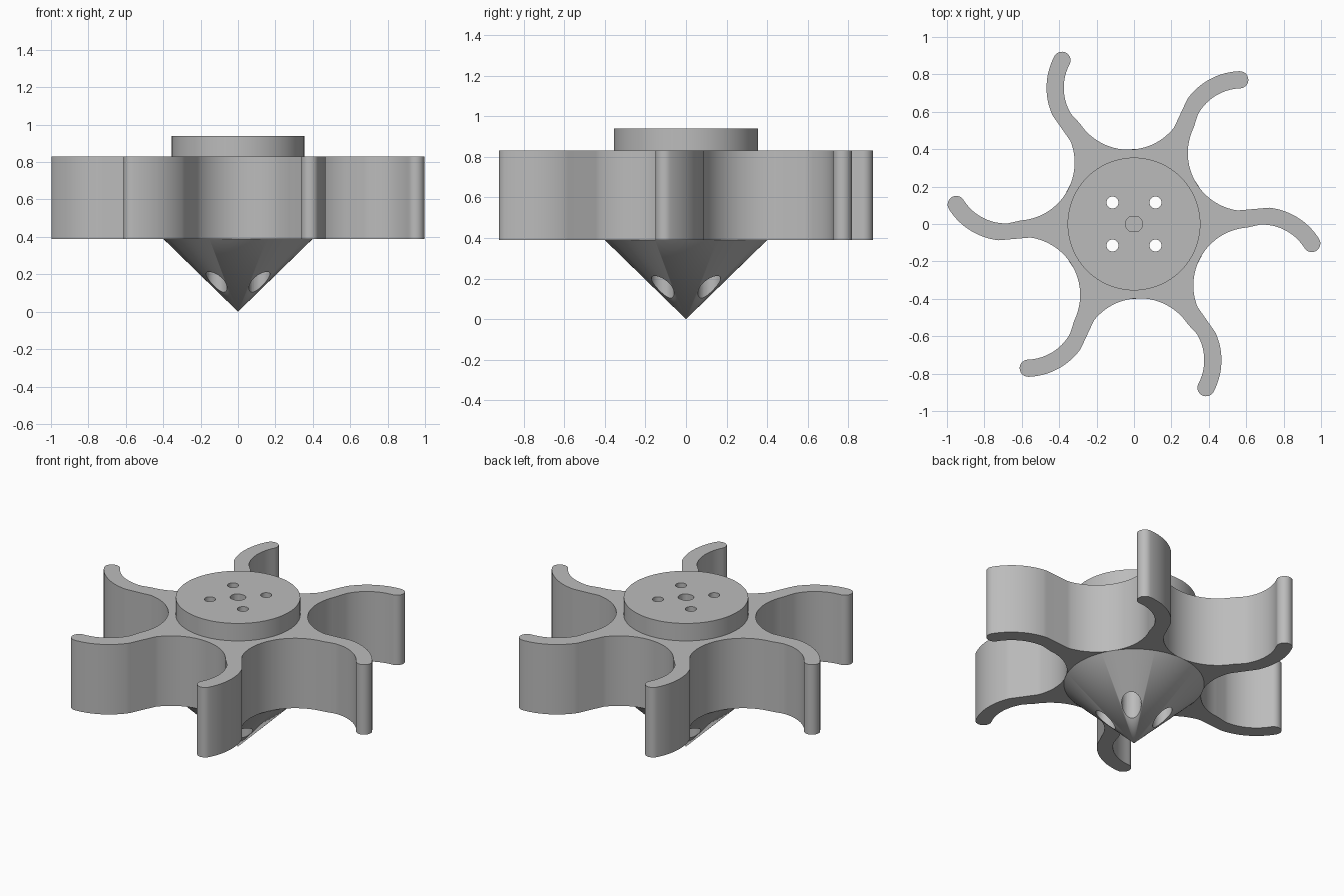
import bpy, bmesh, math
from mathutils import Matrix, Vector

if "Cube" in bpy.data.objects:
    bpy.data.objects.remove(bpy.data.objects["Cube"], do_unlink=True)

Z_BOTTOM, Z_TOP, Z_HUB = 0.39, 0.83, 0.94

grey = bpy.data.materials.new("plain_grey")
grey.use_nodes = True
grey.diffuse_color = (0.5, 0.5, 0.5, 1)
grey.node_tree.nodes["Principled BSDF"].inputs["Base Color"].default_value = (0.5, 0.5, 0.5, 1)


def make_object(name, bm):
    bmesh.ops.recalc_face_normals(bm, faces=bm.faces)
    mesh = bpy.data.meshes.new(name)
    bm.to_mesh(mesh)
    bm.free()
    mesh.materials.append(grey)
    obj = bpy.data.objects.new(name, mesh)
    bpy.context.collection.objects.link(obj)
    return obj


def lathe(bm, profile, steps, centre=(0, 0)):
    """Spin a (radius, height) profile around a vertical axis."""
    part = bmesh.new()
    verts = [part.verts.new((r, 0, z)) for r, z in profile]
    edges = [part.edges.new(pair) for pair in zip(verts, verts[1:])]
    bmesh.ops.spin(part, geom=verts + edges, cent=(0, 0, 0), axis=(0, 0, 1),
                   angle=math.tau, steps=steps)
    bmesh.ops.remove_doubles(part, verts=part.verts, dist=0.0005)
    bmesh.ops.translate(part, verts=part.verts, vec=(*centre, 0))
    bmesh.ops.recalc_face_normals(part, faces=part.faces)
    temp = bpy.data.meshes.new("temp")
    part.to_mesh(temp)
    part.free()
    bm.from_mesh(temp)
    bpy.data.meshes.remove(temp)


def arc(centre, radius, start, end, count):
    angles = [math.radians(start + (end - start) * i / count) for i in range(count + 1)]
    return [Vector((centre[0] + radius * math.cos(a), centre[1] + radius * math.sin(a), 0))
            for a in angles]


# Six curved arms: one outline sector, repeated around the axis
bend, bend_radius, half_width, tip_angle = (0.685, -0.27), 0.313, 0.046, 32
gap_angle = math.radians(32.4)
gap = (0.708 * math.cos(gap_angle), 0.708 * math.sin(gap_angle))
tip = arc(bend, bend_radius, tip_angle, tip_angle, 1)[0]
sector = (arc(bend, bend_radius - half_width, 92, tip_angle, 14)
          + arc(tip, half_width, tip_angle - 180, tip_angle, 14)[1:-1]
          + arc(bend, bend_radius + half_width, tip_angle, 84, 14)
          + arc(gap, 0.31, 262, 154, 28))
bm = bmesh.new()
outline = [bm.verts.new(Matrix.Rotation(math.radians(60 * k), 3, 'Z') @ p + Vector((0, 0, Z_BOTTOM)))
           for k in range(6) for p in sector]
base = bm.faces.new(outline)
walls = bmesh.ops.extrude_face_region(bm, geom=[base], use_keep_orig=True)
bmesh.ops.translate(bm, vec=(0, 0, Z_TOP - Z_BOTTOM),
                    verts=[g for g in walls["geom"] if isinstance(g, bmesh.types.BMVert)])
arms = make_object("curved_arms", bm)

# Round hub on top and pointed cone below
bm = bmesh.new()
lathe(bm, [(0, Z_TOP), (0.355, Z_TOP), (0.355, Z_HUB), (0, Z_HUB)], 96)
hub = make_object("top_hub", bm)
bm = bmesh.new()
lathe(bm, [(0, 0), (0.4, Z_BOTTOM), (0, Z_BOTTOM)], 96)
cone = make_object("bottom_cone", bm)

# Cutter: flat-sided shaft socket and four stepped screw holes
bm = bmesh.new()
lathe(bm, [(0, 0.55), (0.045, 0.55), (0.045, 1), (0, 1)], 32)
for v in bm.verts:
    v.co.y = max(-0.04, min(0.04, v.co.y))
for x in (-0.115, 0.115):
    for y in (-0.115, 0.115):
        lathe(bm, [(0, -0.1), (0.056, -0.1), (0.056, 0.45), (0.032, 0.45), (0.032, 1), (0, 1)],
              32, (x, y))
cutter = make_object("hole_cutter", bm)
cutter.hide_render = True

for obj in (arms, hub, cone):
    cut = obj.modifiers.new("holes", 'BOOLEAN')
    cut.operation, cut.solver, cut.object = 'DIFFERENCE', 'EXACT', cutter
    bpy.ops.object.select_all(action='DESELECT')
    obj.select_set(True)
    bpy.context.view_layer.objects.active = obj
    bpy.ops.object.modifier_apply(modifier=cut.name)
    bpy.ops.object.shade_smooth_by_angle(angle=math.radians(30))

bpy.data.objects.remove(cutter, do_unlink=True)
